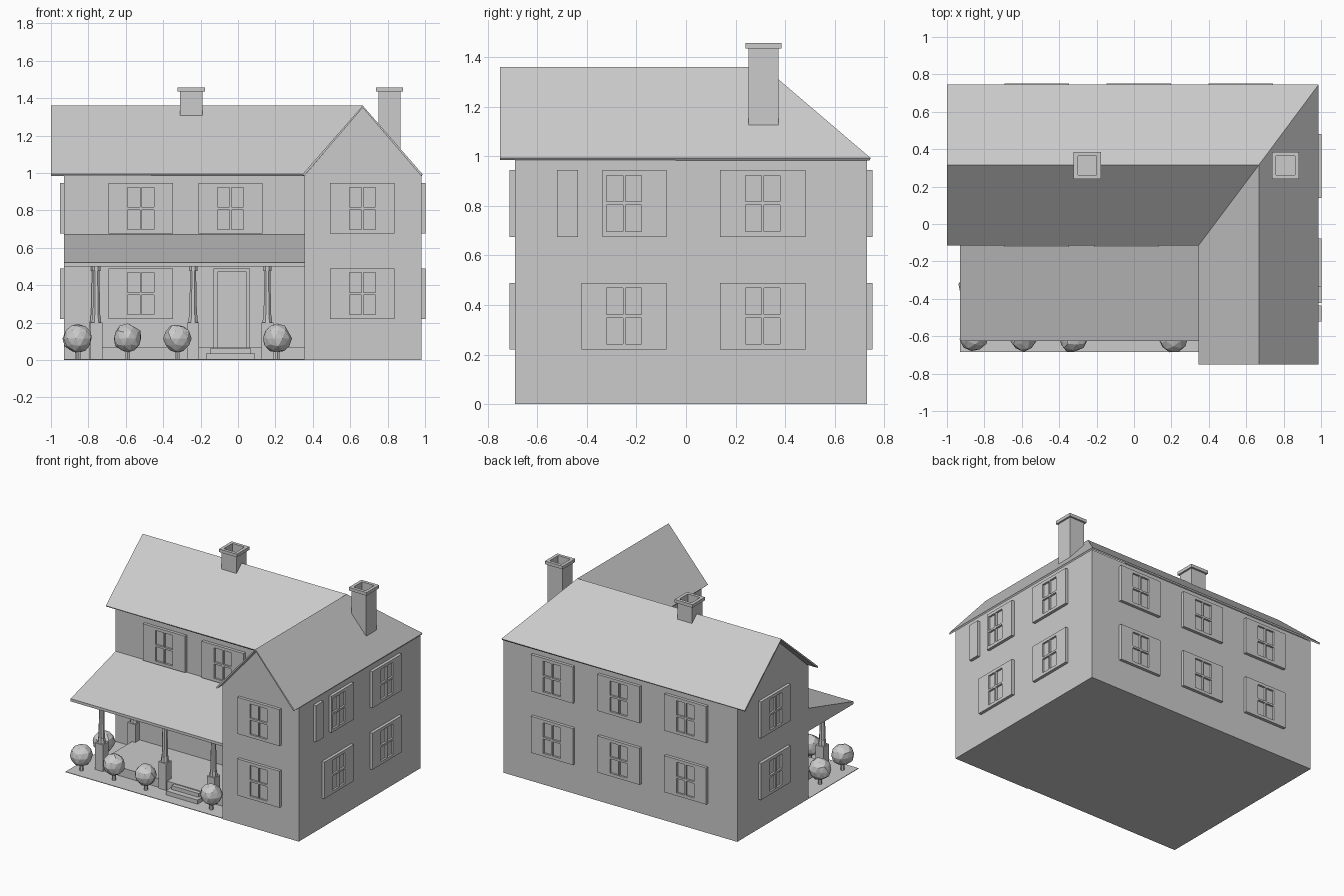
import bpy, bmesh, math, random
from mathutils import Matrix, Vector

if "Cube" in bpy.data.objects:
    bpy.data.objects.remove(bpy.data.objects["Cube"])

random.seed(4)


def finish(name, bm, matrix=None):
    if matrix:
        bm.transform(matrix)
    bmesh.ops.recalc_face_normals(bm, faces=bm.faces)
    me = bpy.data.meshes.new(name)
    bm.to_mesh(me)
    bm.free()
    ob = bpy.data.objects.new(name, me)
    bpy.context.collection.objects.link(ob)
    return ob


def add_box(bm, x0, x1, y0, y1, z0, z1):
    m = Matrix.Translation(((x0 + x1) / 2, (y0 + y1) / 2, (z0 + z1) / 2))
    m = m @ Matrix.Diagonal((x1 - x0, y1 - y0, z1 - z0, 1))
    bmesh.ops.create_cube(bm, size=1, matrix=m)


def boxes(name, dims, matrix=None):
    bm = bmesh.new()
    for d in dims:
        add_box(bm, *d)
    return finish(name, bm, matrix)


def prism(name, pts, a, b, along_x=True):
    """Extrude a closed profile along x (points are y,z) or along y (points are x,z)."""
    bm = bmesh.new()
    place = (lambda p, t: (t, p[0], p[1])) if along_x else (lambda p, t: (p[0], t, p[1]))
    f = bm.faces.new([bm.verts.new(place(p, a)) for p in pts])
    r = bmesh.ops.extrude_face_region(bm, geom=[f])
    move = Vector((b - a, 0, 0) if along_x else (0, b - a, 0))
    bmesh.ops.translate(bm, vec=move, verts=[v for v in r['geom'] if isinstance(v, bmesh.types.BMVert)])
    return finish(name, bm)


# Walls and gables
boxes("main_walls", [(-0.93, 0.98, -0.10, 0.73, 0, 0.985)])
boxes("wing_walls", [(0.355, 0.98, -0.69, -0.10, 0, 0.985)])
prism("main_gable", [(-0.10, 0.985), (0.73, 0.985), (0.315, 1.35)], -0.93, 0.66)
prism("wing_gable", [(0.355, 0.985), (0.98, 0.985), (0.667, 1.35)], -0.69, 0.31, False)

# Roof: main slopes, wing slopes, valley and hip
E, R = 0.993, 1.36
roof_pts = [(-1, -0.115, E), (0.345, -0.115, E), (0.667, 0.315, R), (-1, 0.315, R),
            (0.987, 0.745, E), (-1, 0.745, E), (0.345, -0.75, E), (0.667, -0.75, R), (0.987, -0.75, E)]
me = bpy.data.meshes.new("roof")
me.from_pydata(roof_pts, [], [(0, 1, 2, 3), (3, 2, 4, 5), (1, 6, 7, 2), (7, 8, 4, 2)])
roof = bpy.data.objects.new("roof", me)
bpy.context.collection.objects.link(roof)
sol = roof.modifiers.new("thickness", 'SOLIDIFY')
sol.thickness = 0.012
sol.offset = -1


# Chimneys: hollow shaft with projecting cap
def ring(h, hole, z0, z1):
    return [(-h, -hole, -h, h, z0, z1), (hole, h, -h, h, z0, z1),
            (-hole, hole, -h, -hole, z0, z1), (-hole, hole, hole, h, z0, z1)]


for name, x, base in (("ridge_chimney", -0.25, 1.29), ("side_chimney", 0.81, 1.10)):
    boxes(name, [(-0.06, 0.06, -0.06, 0.06, base, 1.40)] + ring(0.06, 0.05, 1.40, 1.435)
          + ring(0.073, 0.05, 1.435, 1.458), Matrix.Translation((x, 0.313, 0)))


# Windows with shutters
def window(name, wall, u, z, left=(-0.172, -0.0875)):
    angle, off = wall
    d = -0.022
    h = 0.27
    parts = [(left[0], left[1], d, 0, 0, h), (0.0875, 0.172, d, 0, 0, h)]
    for a, b in ((-0.0875, -0.07), (-0.005, 0.005), (0.07, 0.0875)):
        parts.append((a, b, d, 0, 0, h))
    for a, b in ((-0.07, -0.005), (0.005, 0.07)):
        for z0, z1 in ((0, 0.022), (0.128, 0.142), (0.248, h)):
            parts.append((a, b, d, 0, z0, z1))
    parts.append((-0.07, 0.07, -0.008, 0, 0.01, 0.26))
    m = Matrix.Rotation(math.radians(angle), 4, 'Z') @ Matrix.Translation((u, -off, z))
    boxes(name, parts, m)


LOW, HIGH = 0.22, 0.675
front, wing, right, back, left = (0, 0.10), (0, 0.69), (90, 0.98), (180, 0.73), (-90, 0.93)
window("porch_window", front, -0.52, LOW)
for x in (-0.52, -0.04):
    window("upper_front_window", front, x, HIGH)
for z in (LOW, HIGH):
    window("wing_window", wing, 0.665, z)
    window("right_rear_window", right, 0.31, z)
    window("left_window", left, -0.31, z)
    for x in (-0.52, 0.025, 0.57):
        window("back_window", back, -x, z)
window("right_front_window", right, -0.25, LOW)
window("right_front_window", right, -0.25, HIGH, (-0.27, -0.185))

# Porch roof, floor, steps and yard
prism("porch_roof", [(-0.10, 0.67), (-0.625, 0.52), (-0.625, 0.50), (-0.10, 0.50)], -0.93, 0.355)
boxes("yard", [(-0.93, 0.355, -0.685, -0.10, 0, 0.004)])
boxes("porch_floor", [(-0.76, 0.355, -0.53, -0.10, 0.004, 0.068)])
boxes("porch_steps", [(-0.17, 0.09, -0.60, -0.53, 0.004, 0.034), (-0.15, 0.07, -0.56, -0.53, 0.034, 0.062)])

# Front door: frame, leaf, raised panels
boxes("door_frame", [(-0.13, -0.11, -0.122, -0.10, 0.068, 0.49), (0.045, 0.065, -0.122, -0.10, 0.068, 0.49),
                     (-0.11, 0.045, -0.122, -0.10, 0.47, 0.49)])
boxes("door", [(-0.11, 0.045, -0.11, -0.10, 0.068, 0.47), (-0.09, 0.025, -0.116, -0.11, 0.12, 0.335),
               (-0.085, 0.02, -0.116, -0.11, 0.375, 0.455)])


# Porch columns: square plinth and eight-sided tapered shaft
def column(x, y):
    bm = bmesh.new()
    add_box(bm, -0.032, 0.032, -0.032, 0.032, 0, 0.20)
    for r0, r1, z0, z1 in ((0.028, 0.024, 0.20, 0.24), (0.022, 0.017, 0.24, 0.475), (0.024, 0.024, 0.475, 0.50)):
        m = Matrix.Translation((0, 0, (z0 + z1) / 2)) @ Matrix.Rotation(math.pi / 8, 4, 'Z')
        bmesh.ops.create_cone(bm, cap_ends=True, segments=8, radius1=r0, radius2=r1, depth=z1 - z0, matrix=m)
    finish("porch_column", bm, Matrix.Translation((x, y, 0)))


for x, y in ((-0.757, -0.51), (-0.24, -0.51), (0.157, -0.51), (-0.765, -0.12)):
    column(x, y)

# Faceted bushes on short trunks
for x, y in ((-0.855, -0.605), (-0.59, -0.605), (-0.325, -0.61), (0.21, -0.612), (-0.86, -0.335)):
    bm = bmesh.new()
    bmesh.ops.create_icosphere(bm, subdivisions=2, radius=0.077)
    for v in bm.verts:
        v.co *= random.uniform(0.92, 1.05)
    bmesh.ops.rotate(bm, verts=bm.verts, matrix=Matrix.Rotation(random.uniform(0, 6), 3, 'Z'))
    bmesh.ops.translate(bm, verts=bm.verts, vec=(0, 0, 0.115))
    bmesh.ops.create_cone(bm, cap_ends=True, segments=6, radius1=0.014, radius2=0.014, depth=0.06,
                          matrix=Matrix.Translation((0, 0, 0.03)))
    finish("bush", bm, Matrix.Translation((x, y, 0)))
